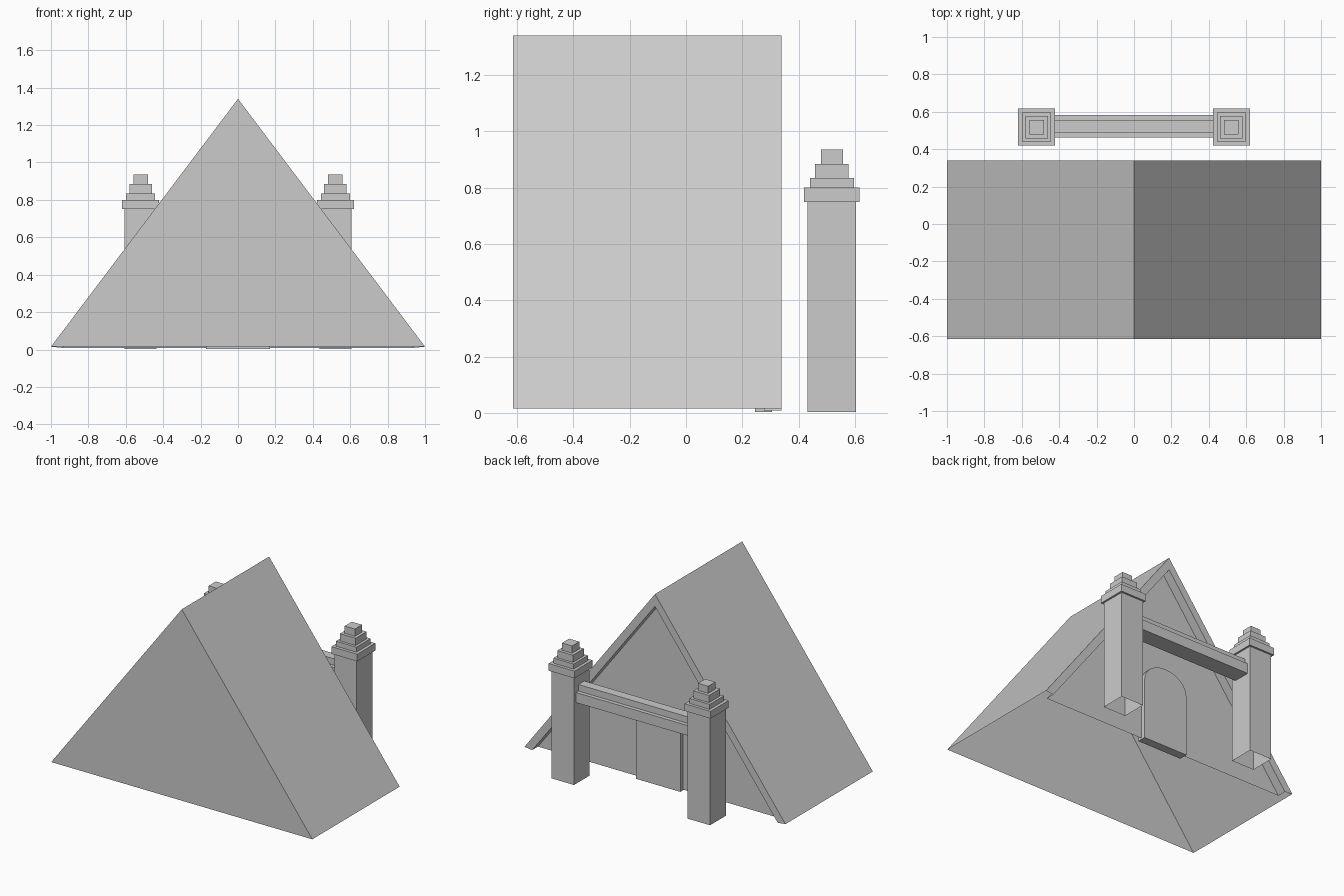
import bpy, bmesh, math

if "Cube" in bpy.data.objects:
    bpy.data.objects.remove(bpy.data.objects["Cube"])


def make(name, build):
    bm = bmesh.new()
    build(bm)
    bmesh.ops.recalc_face_normals(bm, faces=bm.faces)
    me = bpy.data.meshes.new(name)
    bm.to_mesh(me)
    bm.free()
    ob = bpy.data.objects.new(name, me)
    bpy.context.collection.objects.link(ob)
    return ob


def skin(bm, rings, closed=True):
    """Bridge matching rings of points with quads, return the vertex rings."""
    vs = [[bm.verts.new(p) for p in r] for r in rings]
    n = len(vs[0])
    for a, b in zip(vs, vs[1:]):
        for i in range(n if closed else n - 1):
            j = (i + 1) % n
            bm.faces.new((a[i], a[j], b[j], b[i]))
    return vs


def box(x0, x1, y0, y1, z0, z1):
    def build(bm):
        rings = [[(x0, y0, z), (x1, y0, z), (x1, y1, z), (x0, y1, z)] for z in (z0, z1)]
        vs = skin(bm, rings)
        bm.faces.new(vs[0])
        bm.faces.new(vs[-1])
    return build


# Steep tent-like body, open underneath, with a recessed back gable
def body(bm):
    def outline(x, z, top, y):
        return [(-x, y, z), (0, y, top), (x, y, z)]
    outer, inner = (1, 0.015, 1.34), (0.94, 0.009, 1.255)
    vs = skin(bm, [outline(*outer, -0.615), outline(*outer, 0.34),
                   outline(*inner, 0.34), outline(*inner, 0.277)], closed=False)
    bm.faces.new(vs[0])
    bm.faces.new(vs[-1])


make("gable_body", body)


# Arched door standing proud of the recessed gable
def door(bm):
    w, spring, rise, n = 0.17, 0.42, 0.135, 12
    prof = [(-w, 0.003), (w, 0.003)]
    prof += [(w * math.cos(math.pi * i / n), spring + rise * math.sin(math.pi * i / n))
             for i in range(n + 1)]
    vs = skin(bm, [[(x, y, z) for x, z in prof] for y in (0.245, 0.305)])
    bm.faces.new(vs[0])
    bm.faces.new(vs[-1])


make("arched_door", door)


# Gate posts with stepped caps, hollow at the foot
def post(cx, cy):
    steps = [(0.086, 0.003, 0.75), (0.099, 0.75, 0.80), (0.078, 0.80, 0.835),
             (0.06, 0.835, 0.885), (0.039, 0.885, 0.935)]

    def build(bm):
        rings = []
        for h, z0, z1 in steps:
            for z in (z0, z1):
                rings.append([(cx - h, cy - h, z), (cx + h, cy - h, z),
                              (cx + h, cy + h, z), (cx - h, cy + h, z)])
        bm.faces.new(skin(bm, rings)[-1])
    return build


for side, s in (("left", -1), ("right", 1)):
    make("gate_post_" + side, post(s * 0.521, 0.518))

# Crossbeam: wide lower beam with a narrower rail on top
make("lower_beam", box(-0.45, 0.45, 0.463, 0.582, 0.565, 0.635))
make("upper_rail", box(-0.45, 0.45, 0.49, 0.555, 0.635, 0.68))
